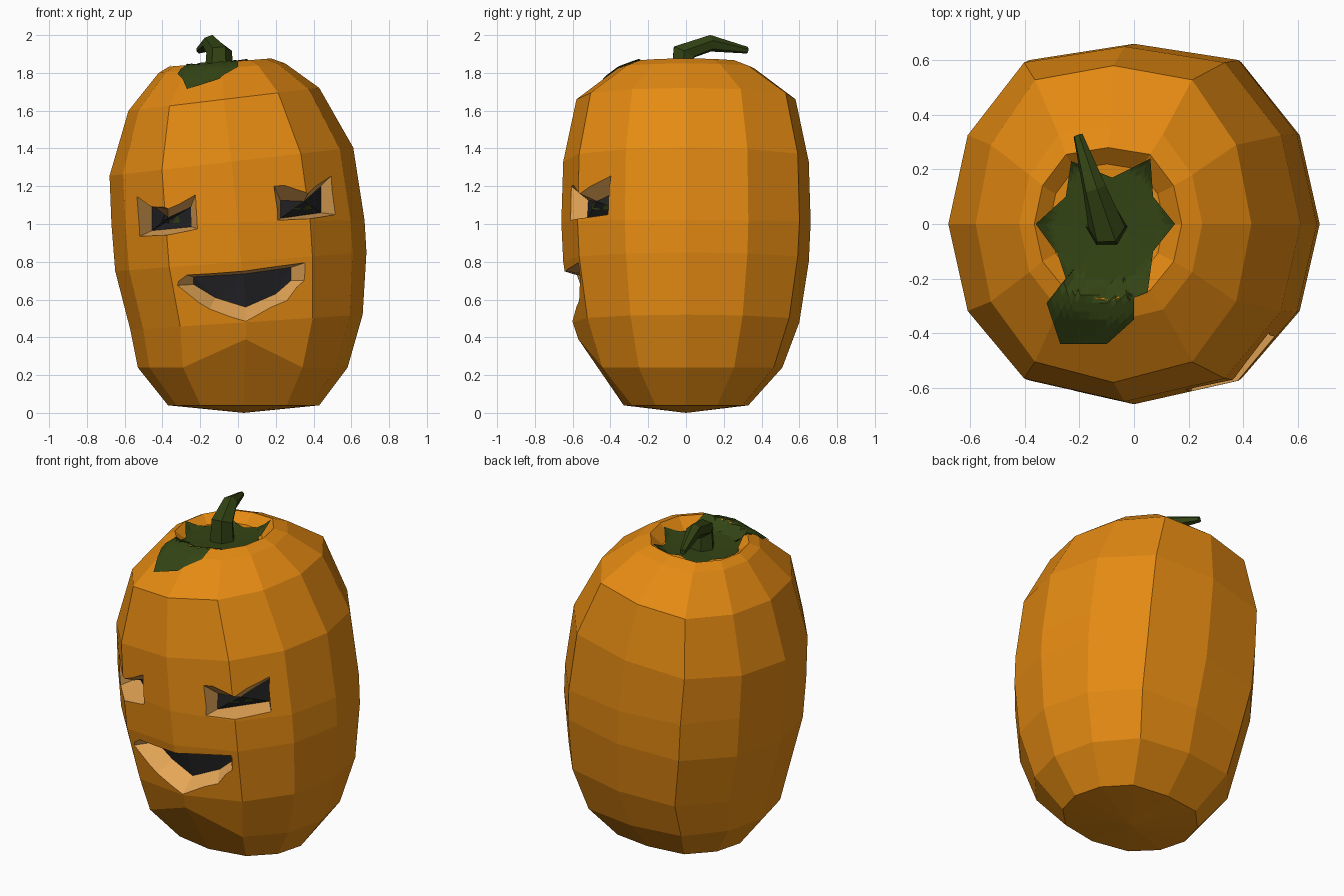
import bpy, bmesh, math
from mathutils import Vector
from mathutils.bvhtree import BVHTree

if "Cube" in bpy.data.objects:
    bpy.data.objects.remove(bpy.data.objects["Cube"])


def material(name, rgb):
    m = bpy.data.materials.new(name)
    m.diffuse_color = (*rgb, 1)
    m.use_nodes = True
    m.node_tree.nodes["Principled BSDF"].inputs["Base Color"].default_value = m.diffuse_color
    return m


orange = material("orange_skin", (0.78, 0.255, 0.006))
flesh = material("pale_flesh", (0.78, 0.38, 0.095))
dark = material("dark_hollow", (0.018, 0.018, 0.02))
green = material("dark_green", (0.033, 0.058, 0.007))


def make(name, bm, mats, recalc=True):
    if recalc:
        bmesh.ops.recalc_face_normals(bm, faces=bm.faces)
    me = bpy.data.meshes.new(name)
    bm.to_mesh(me)
    bm.free()
    for m in mats:
        me.materials.append(m)
    ob = bpy.data.objects.new(name, me)
    bpy.context.collection.objects.link(ob)
    return ob


def bridge(bm, a, b, mat=0):
    n = len(a)
    for i in range(n):
        f = bm.faces.new((a[i], a[(i + 1) % n], b[(i + 1) % n], b[i]))
        f.material_index = mat


# Body: tilted twelve-sided rings (centre x, z, x radius, y radius, tilt)
half = [(0, -1), (.57, -.87), (.89, -.49), (1, 0), (.89, .5), (.57, .91), (0, 1)]
section = half + [(-x, y) for x, y in half[-2:0:-1]]
rings = [(.03, .04, .40, .33, 0), (.025, .24, .555, .51, 0),
         (.045, .48, .615, .60, .065), (.015, .80, .665, .65, .075),
         (0, 1.01, .67, .66, .015), (-.035, 1.33, .645, .65, .116),
         (-.075, 1.66, .505, .58, .12), (-.085, 1.825, .335, .36, .075),
         (-.095, 1.855, .27, .28, .08), (-.10, 1.80, .21, .22, .04)]
bm = bmesh.new()
loops = []
for cx, cz, rx, ry, tilt in rings:
    loops.append([bm.verts.new((cx + rx * u, ry * v, cz + tilt * rx * u)) for u, v in section])
loops[1][0].co = (.04, -.57, .39)
for a, b in zip(loops, loops[1:]):
    bridge(bm, a, b)
for loop, point in ((loops[0], (.03, 0, 0)), (loops[-1], (-.10, 0, 1.79))):
    c = bm.verts.new(point)
    for i in range(12):
        bm.faces.new((loop[i], loop[(i + 1) % 12], c))
bmesh.ops.recalc_face_normals(bm, faces=bm.faces)
skin = BVHTree.FromBMesh(bm)
body = make("pumpkin_body", bm, [orange, flesh, dark])


def front_y(tree, x, z):
    hit = tree.ray_cast(Vector((x, -3, z)), Vector((0, 1, 0)))[0]
    return hit.y if hit else -.4


# Face openings: (outer outline, inner outline, depth) in x, z
openings = {
    "left_eye": ([(-.535, 1.145), (-.37, 1.08), (-.225, 1.155), (-.215, .975), (-.52, .935)],
                 [(-.455, 1.10), (-.37, 1.035), (-.25, 1.09), (-.245, .985), (-.455, .965)], .09),
    "right_eye": ([(.19, 1.20), (.37, 1.16), (.495, 1.255), (.515, 1.05), (.21, 1.02)],
                  [(.225, 1.125), (.35, 1.12), (.44, 1.20), (.44, 1.06), (.225, 1.03)], .09),
    "mouth": ([(-.32, .675), (-.27, .73), (.03, .75), (.355, .795), (.35, .70),
               (.26, .595), (.04, .485), (-.15, .55)],
              [(-.235, .68), (-.235, .72), (.03, .735), (.28, .77), (.28, .70),
               (.20, .63), (.04, .56), (-.12, .61)], .10),
}
for name, (outer, inner, depth) in openings.items():
    bm = bmesh.new()
    near, far = [], []
    for (x, z), (u, w) in zip(outer, inner):
        y = front_y(skin, x, z)
        p, q = Vector((x, y, z)), Vector((u, y + depth, w))
        near.append(bm.verts.new(p + (p - q)))
        far.append(bm.verts.new(q))
    bridge(bm, near, far, 1)
    caps = [bm.faces.new(near), bm.faces.new(far)]
    for f in caps:
        f.material_index = 2
    bmesh.ops.triangulate(bm, faces=caps)
    cutter = make(name + "_cutter", bm, [orange, flesh, dark])
    cutter.hide_render = True
    mod = body.modifiers.new(name, 'BOOLEAN')
    mod.operation = 'DIFFERENCE'
    mod.solver = 'EXACT'
    mod.material_mode = 'TRANSFER'
    mod.object = cutter
    bpy.context.view_layer.objects.active = body
    bpy.ops.object.modifier_apply(modifier=mod.name)
    bpy.data.objects.remove(cutter)

# Pupils: thin green slivers lying on the eye hollows
bm = bmesh.new()
bm.from_mesh(body.data)
carved = BVHTree.FromBMesh(bm)
bm.free()
for name, cx, cz in (("left_pupil", -.355, 1.02), ("right_pupil", .34, 1.09)):
    bm = bmesh.new()
    for s in (-1, 1):
        pts = [(cx + s * .008, cz - .015), (cx + s * .05, cz - .01), (cx + s * .035, cz + .025)]
        vs = [bm.verts.new((x, front_y(carved, x, z) - .006, z)) for x, z in pts]
        f = bm.faces.new(vs if s > 0 else vs[::-1])
    make(name, bm, [green], False)

# Leaf: star outline draped down onto the crown
outline = [(.15, 0), (.07, .10), (.06, .24), (-.08, .17), (-.23, .23), (-.25, .10),
           (-.36, 0), (-.28, -.11), (-.25, -.20), (-.32, -.29), (-.27, -.44),
           (-.10, -.44), (0, -.35), (0, -.27), (.05, -.25), (.07, -.10)]
steps, layers = 4, 14
centre = Vector((-.10, -.02))
edge = []
for i, p in enumerate(outline):
    q = outline[(i + 1) % len(outline)]
    edge += [Vector(p).lerp(Vector(q), k / steps) for k in range(steps)]
bm = bmesh.new()


def drape(p):
    hit = skin.ray_cast(Vector((p.x, p.y, 3)), Vector((0, 0, -1)))[0]
    return bm.verts.new((p.x, p.y, hit.z + .009))


mid = drape(centre)
prev = None
for k in range(1, layers + 1):
    cur = [drape(centre.lerp(p, k / layers)) for p in edge]
    n = len(cur)
    if prev:
        bridge(bm, cur, prev)
    else:
        for i in range(n):
            bm.faces.new((mid, cur[i], cur[(i + 1) % n]))
    prev = cur
make("crown_leaf", bm, [green], False)

# Stem: six-sided, bending back (centre, direction, radius)
path = [((-.10, -.01, 1.77), (0, 0, 1), .078), ((-.10, -.012, 1.91), (-.1, .45, .9), .068),
        ((-.145, .13, 1.957), (-.3, .9, .1), .045), ((-.205, .325, 1.92), (-.3, .9, -.1), .018)]
bm = bmesh.new()
prev = None
for c, d, r in path:
    rot = Vector((0, 0, 1)).rotation_difference(Vector(d))
    cur = [bm.verts.new(Vector(c) + rot @ Vector((r * math.cos(a), r * math.sin(a), 0)))
           for a in (math.pi / 3 * i for i in range(6))]
    if prev:
        bridge(bm, prev, cur)
    else:
        bm.faces.new(cur)
    prev = cur
bm.faces.new(prev)
make("stem", bm, [green])
